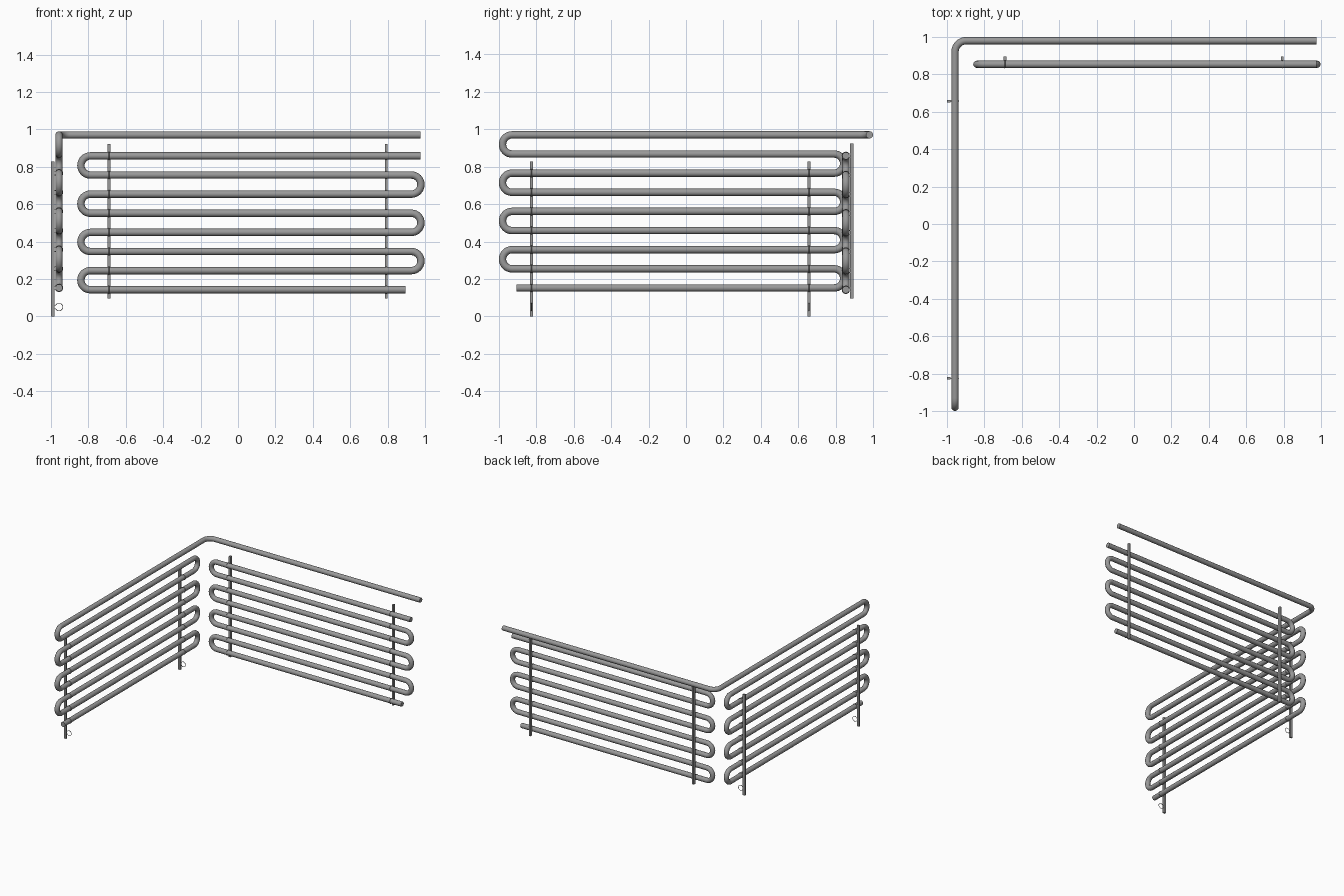
import bpy, math
from mathutils import Vector

if "Cube" in bpy.data.objects:
    bpy.data.objects.remove(bpy.data.objects["Cube"])

PIPE_R, STEP = 0.0197, 0.1022
BEND = STEP / 2

# Dark grey steel
steel = bpy.data.materials.new("dark_steel")
steel.diffuse_color = (0.32, 0.32, 0.32, 1)
steel.use_nodes = True
steel.node_tree.nodes["Principled BSDF"].inputs["Base Color"].default_value = steel.diffuse_color


def tube(name, pts, radius, sides=4):
    """Sweep a round section along a polyline and turn it into a mesh."""
    cu = bpy.data.curves.new(name, 'CURVE')
    cu.dimensions = '3D'
    cu.bevel_depth = radius
    cu.bevel_resolution = sides
    cu.use_fill_caps = True
    sp = cu.splines.new('POLY')
    sp.points.add(len(pts) - 1)
    for p, co in zip(sp.points, pts):
        p.co = (*co, 1)
    cu.materials.append(steel)
    ob = bpy.data.objects.new(name, cu)
    bpy.context.collection.objects.link(ob)
    bpy.ops.object.select_all(action='DESELECT')
    bpy.context.view_layer.objects.active = ob
    ob.select_set(True)
    bpy.ops.object.convert(target='MESH')
    bpy.ops.object.shade_smooth_by_angle(angle=math.radians(40))
    return bpy.context.object


def serpentine(start, low, high, end, first_side, z_top, bends):
    """(u, z) path of a coil: straight runs joined by half-circle bends."""
    pts = [(start, z_top)]
    side, z = first_side, z_top
    for _ in range(bends):
        c = high if side > 0 else low
        for k in range(17):
            a = math.pi / 2 - math.pi * k / 16
            pts.append((c + side * BEND * math.cos(a), z - BEND + BEND * math.sin(a)))
        z -= STEP
        side = -side
    pts.append((end, z))
    return pts


def box(name, centre, size):
    bpy.ops.mesh.primitive_cube_add(size=1, location=centre)
    ob = bpy.context.object
    ob.name = name
    ob.scale = size
    bpy.ops.object.transform_apply(location=False, rotation=False, scale=True)
    ob.data.materials.append(steel)
    return ob


# Back coil, running along x
BACK_Y, BACK_Z = 0.854, 0.858
path = serpentine(0.975, -0.789, 0.927, 0.895, -1, BACK_Z, 7)
tube("back_coil", [(u, BACK_Y, z) for u, z in path], PIPE_R)

# Left coil with the top rail turning the corner onto the back side
LEFT_X, LEFT_Z, RAIL_Y, CORNER = -0.957, 0.970, 0.98, 0.06
rail = [(0.975, RAIL_Y, LEFT_Z)]
for k in range(11):
    a = math.pi / 2 * (1 + k / 10)
    rail.append((LEFT_X + CORNER + CORNER * math.cos(a),
                 RAIL_Y - CORNER + CORNER * math.sin(a), LEFT_Z))
path = serpentine(0, -0.929, 0.791, -0.905, -1, LEFT_Z, 8)[1:]
tube("left_coil_and_top_rail", rail + [(LEFT_X, u, z) for u, z in path], PIPE_R)


def clamp(name, centre, away):
    """Thin wire loop round a pipe, opening towards its post."""
    pts = []
    for k in range(25):
        a = math.radians(-150 + 300 * k / 24)
        pts.append(Vector(centre) + 0.0205 * (Vector(away) * math.cos(a)
                                              + Vector((0, 0, 1)) * math.sin(a)))
    # short tails reaching the post face
    half = Vector((0, 0, 0.009))
    foot = Vector(centre) - Vector(away) * 0.026
    tube(name, [foot - half, *pts, foot + half], 0.002, 1)


# Flat posts with one clamp at every pipe level
for i, x in enumerate((-0.69, 0.793)):
    box(f"back_post_{i + 1}", (x, 0.885, 0.510), (0.014, 0.02, 0.826))
    for n in range(8):
        clamp(f"back_clamp_{i + 1}_{n + 1}", (x, BACK_Y, BACK_Z - n * STEP), (0, -1, 0))
for i, y in enumerate((-0.825, 0.657)):
    box(f"left_post_{i + 1}", (-0.99, y, 0.414), (0.02, 0.014, 0.828))
    for n in range(2, 10):
        clamp(f"left_clamp_{i + 1}_{n - 1}", (LEFT_X, y, LEFT_Z - n * STEP), (1, 0, 0))
